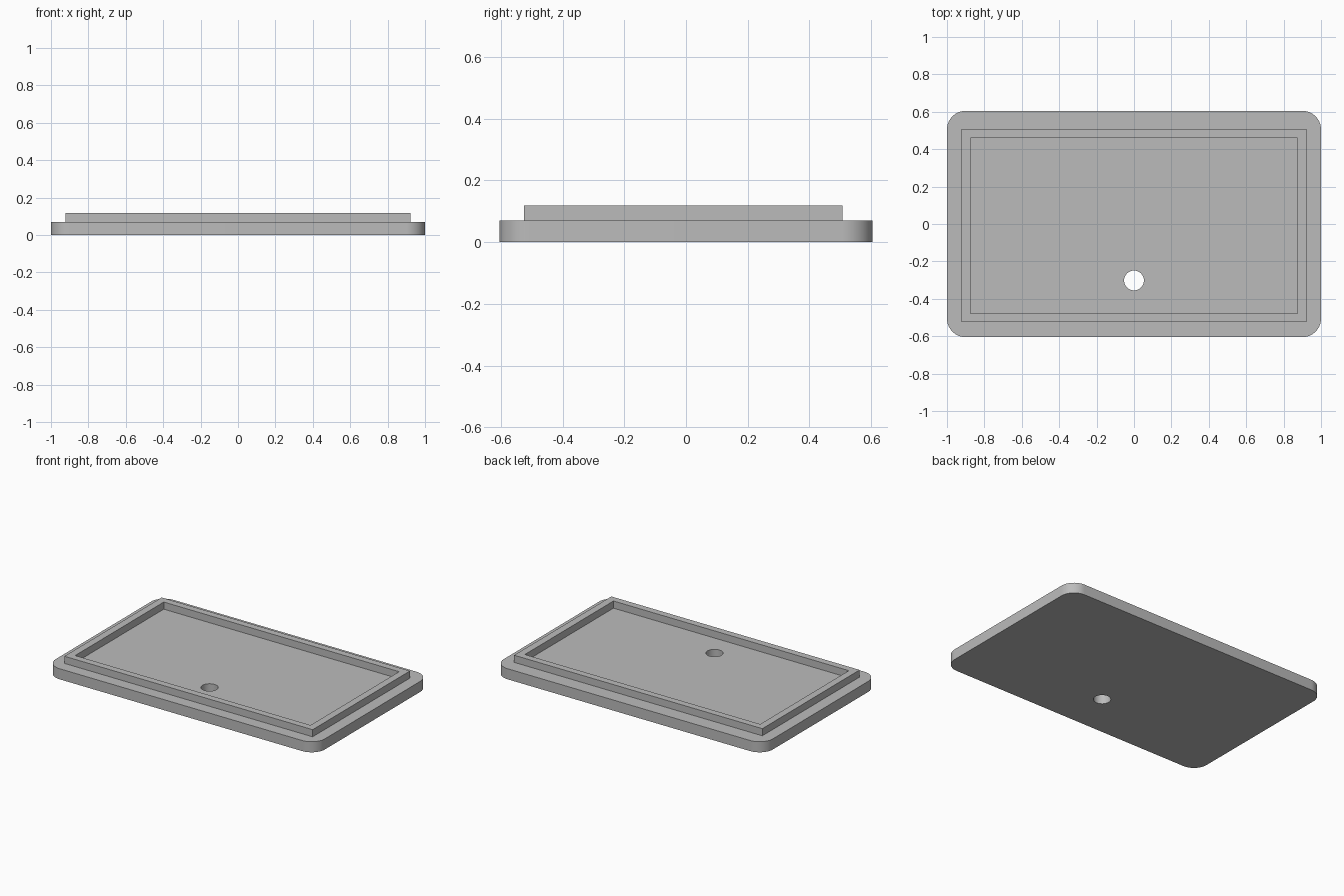
import bpy, bmesh, math
from mathutils import Vector

cube = bpy.data.objects.get("Cube")
if cube:
    bpy.data.objects.remove(cube, do_unlink=True)

GREY = (0.5, 0.5, 0.5, 1)
grey = bpy.data.materials.new("plain grey")
grey.use_nodes = True
grey.diffuse_color = GREY
grey.node_tree.nodes["Principled BSDF"].inputs["Base Color"].default_value = GREY


def circle(cx, cy, radius, steps=64):
    return [(cx + radius * math.cos(math.tau * i / steps),
             cy + radius * math.sin(math.tau * i / steps)) for i in range(steps)]


def rectangle(half_x, y0, y1):
    return [(-half_x, y0), (half_x, y0), (half_x, y1), (-half_x, y1)]


def rounded_rectangle(half_x, half_y, radius, steps=16):
    points = []
    for quarter, (sx, sy) in enumerate([(1, 1), (-1, 1), (-1, -1), (1, -1)]):
        for i in range(steps + 1):
            a = math.pi / 2 * (quarter + i / steps)
            points.append((sx * (half_x - radius) + radius * math.cos(a),
                           sy * (half_y - radius) + radius * math.sin(a)))
    return points


def slab(name, outer, hole, z0, z1):
    """Extrude an outline with a hole through it from z0 to z1."""
    bm = bmesh.new()
    edges = []
    for loop in (outer, hole):
        verts = [bm.verts.new((x, y, z0)) for x, y in loop]
        edges += [bm.edges.new((v, verts[i - 1])) for i, v in enumerate(verts)]
    bmesh.ops.triangle_fill(bm, edges=edges, use_beauty=True, normal=(0, 0, 1))
    base = bm.faces[:]
    top = bmesh.ops.extrude_face_region(bm, geom=base, use_keep_orig=True)["geom"]
    bmesh.ops.translate(bm, vec=Vector((0, 0, z1 - z0)),
                        verts=[g for g in top if isinstance(g, bmesh.types.BMVert)])
    bmesh.ops.recalc_face_normals(bm, faces=bm.faces[:])
    mesh = bpy.data.meshes.new(name)
    bm.to_mesh(mesh)
    bm.free()
    mesh.materials.append(grey)
    obj = bpy.data.objects.new(name, mesh)
    bpy.context.collection.objects.link(obj)
    bpy.ops.object.select_all(action="DESELECT")
    obj.select_set(True)
    bpy.context.view_layer.objects.active = obj
    bpy.ops.object.shade_smooth_by_angle(angle=math.radians(30))
    return obj


# Rounded lid plate with its round through hole
slab("lid_plate", rounded_rectangle(1.0, 0.605, 0.1), circle(0, -0.302, 0.053), 0, 0.071)

# Raised square-cornered rim, set slightly towards the front
slab("raised_rim", rectangle(0.922, -0.525, 0.507),
     rectangle(0.874, -0.479, 0.461), 0.071, 0.119)
